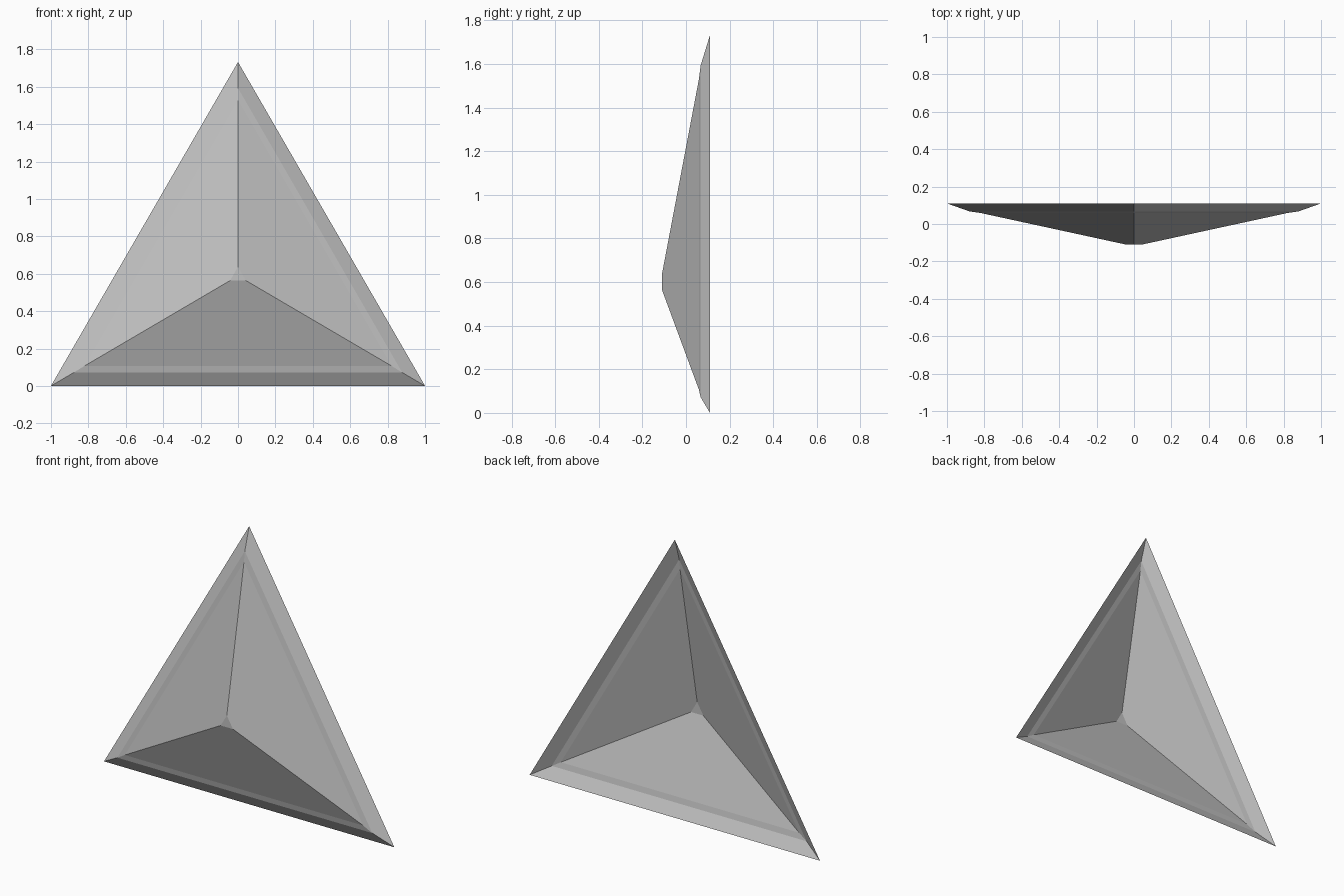
import bpy
import bmesh
from math import sin, cos, radians

cube = bpy.data.objects.get("Cube")
if cube:
    bpy.data.objects.remove(cube)

# Plain grey finish
grey = bpy.data.materials.new("mid_grey")
grey.use_nodes = True
colour = (0.54, 0.54, 0.54, 1)
grey.diffuse_color = colour
grey.node_tree.nodes["Principled BSDF"].inputs["Base Color"].default_value = colour

# Triangular rings from open back rim to blunt tip: circumradius, depth, centre height
RINGS = [
    (1.155, 0.11, 0.577),   # back rim
    (1.014, 0.067, 0.579),  # outer edge of the narrow ledge
    (0.948, 0.059, 0.581),  # inner edge of the narrow ledge
    (0.049, -0.11, 0.588),  # blunt tip
]


def add_ring(bm, radius, depth, height):
    corners = []
    for angle in (90, 210, 330):
        a = radians(angle)
        corners.append(bm.verts.new((radius * cos(a), depth, height + radius * sin(a))))
    return corners


# Hollow faceted shell, open at the back
bm = bmesh.new()
rings = [add_ring(bm, *ring) for ring in RINGS]
for outer, inner in zip(rings, rings[1:]):
    for i in range(3):
        j = (i + 1) % 3
        bm.faces.new((outer[i], outer[j], inner[j], inner[i]))

# Small flat tip
bm.faces.new(rings[-1])
for v in rings[0]:
    v.co.z = max(v.co.z, 0)
bm.normal_update()

mesh = bpy.data.meshes.new("pyramid_shell")
bm.to_mesh(mesh)
bm.free()
mesh.materials.append(grey)
shell = bpy.data.objects.new("pyramid_shell", mesh)
bpy.context.collection.objects.link(shell)
